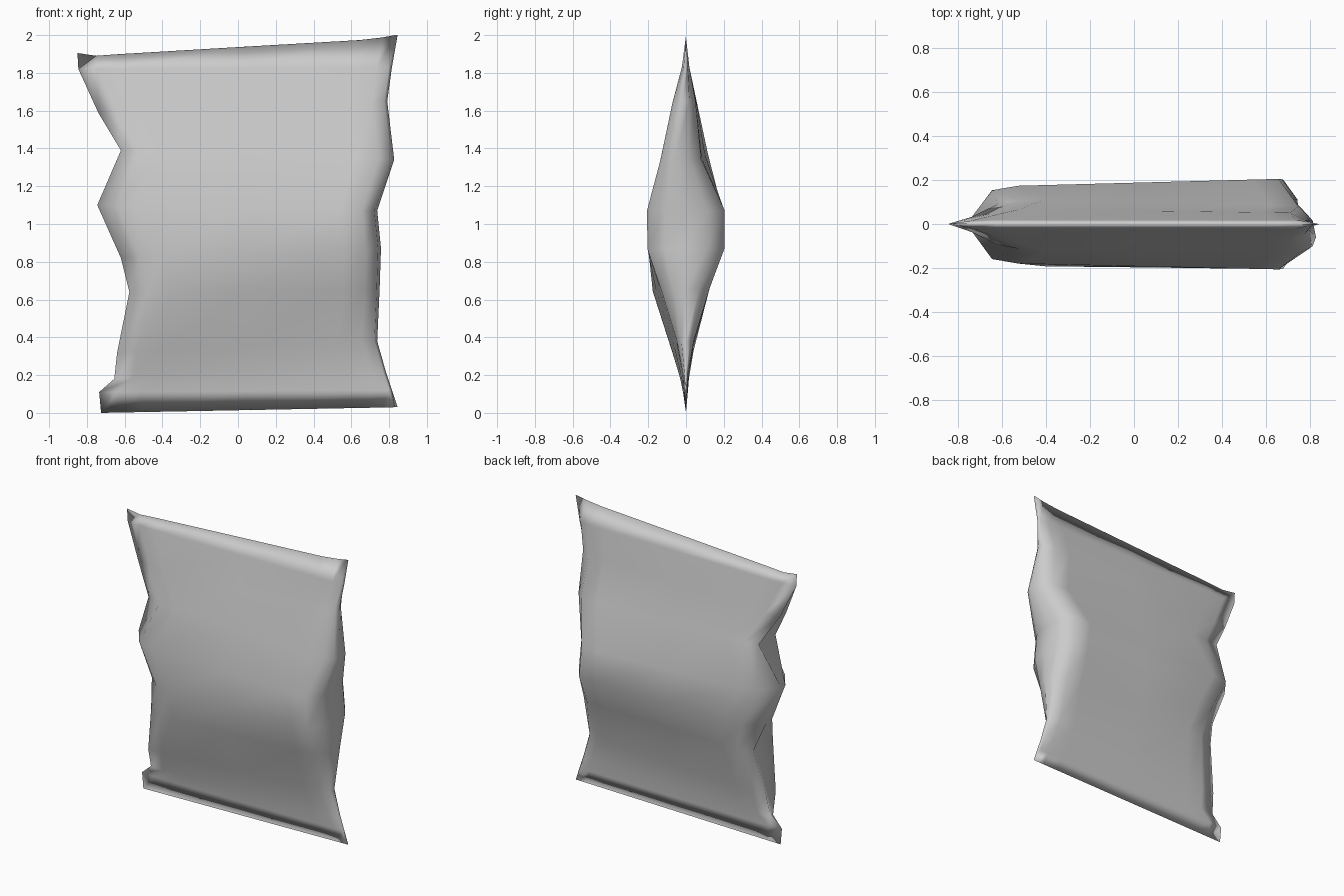
import bpy, bmesh

cube = bpy.data.objects.get("Cube")
if cube:
    bpy.data.objects.remove(cube)

foil = bpy.data.materials.new("light grey foil")
foil.use_nodes = True
colour = (0.6, 0.6, 0.6, 1)
foil.diffuse_color = colour
foil.node_tree.nodes["Principled BSDF"].inputs["Base Color"].default_value = colour

# Rows from bottom seam to top seam: right edge x, z; left edge x, z, y;
# front depth right, left; back depth right, left;
# right end: fullness near the edge, fullness at the edge, inward fold
rows = [
    (-.725, 0, .845, .03, 0, 0, 0, 0, 0, 0, 0, 0),
    (-.735, .11, .815, .12, 0, .017, .01, .01, .008, .8, 0, 0),
    (-.655, .18, .785, .21, 0, .034, .016, .016, .014, .9, .5, 0),
    (-.64, .32, .737, .38, 0, .08, .045, .04, .04, .95, .85, .02),
    (-.575, .64, .75, .66, 0, .185, .13, .12, .125, .92, .7, .04),
    (-.62, .82, .757, .87, 0, .19, .205, .165, .205, .8, .3, 0),
    (-.745, 1.1, .737, 1.07, 0, .175, .208, .168, .207, .9, .13, 0),
    (-.62, 1.39, .827, 1.34, -.06, .125, .135, .12, .078, .9, .75, .09),
    (-.74, 1.59, .79, 1.65, -.02, .08, .07, .07, .05, .7, .45, .03),
    (-.845, 1.82, .815, 1.83, 0, .022, .022, .02, .018, .7, 0, 0),
    (-.85, 1.905, .845, 2, 0, 0, 0, 0, 0, 0, 0, 0),
]


def section(row, is_top):
    """Closed ring: right fold, front panel, left edge, back panel."""
    xr, zr, xl, zl, yl, front_r, front_l, back_r, back_l, full, edge, fold = row
    # Panel columns as x, share of the depth, and sag of the top seam
    columns = [(xr, edge, 0), (xr + .1, full, .02), (xr + .22, 1, .018),
               (.05, 1, .016), (xl - .2, 1, .015), (xl - .08, 1, .008)]

    def panel(side, depth_r, depth_l):
        points = []
        for x, share, sag in columns:
            u = (x - xr) / (xl - xr)
            depth = (depth_r + (depth_l - depth_r) * u) * share
            z = zr + (zl - zr) * u - (sag if is_top else 0)
            points.append((x, side * depth, z))
        # Rounded step between the panel and the left edge
        points.append((xl - .015, yl * .45 + side * depth_l * .55, zl))
        return points

    front = panel(-1, front_r, front_l)
    back = panel(1, back_r, back_l)
    return [(xr + fold, 0, zr)] + front + [(xl, yl, zl)] + back[::-1]


# Pillow bag: bridge the rings, then weld the flat seams
bm = bmesh.new()
rings = [[bm.verts.new(p) for p in section(r, r is rows[-1])] for r in rows]
for low, high in zip(rings, rings[1:]):
    count = len(low)
    for i in range(count):
        j = (i + 1) % count
        bm.faces.new((low[i], low[j], high[j], high[i]))
bmesh.ops.remove_doubles(bm, verts=bm.verts, dist=.0005)
bmesh.ops.recalc_face_normals(bm, faces=bm.faces)
for face in bm.faces:
    face.smooth = True

mesh = bpy.data.meshes.new("pillow_bag")
bm.to_mesh(mesh)
bm.free()
mesh.materials.append(foil)
bag = bpy.data.objects.new("pillow_bag", mesh)
bpy.context.collection.objects.link(bag)
